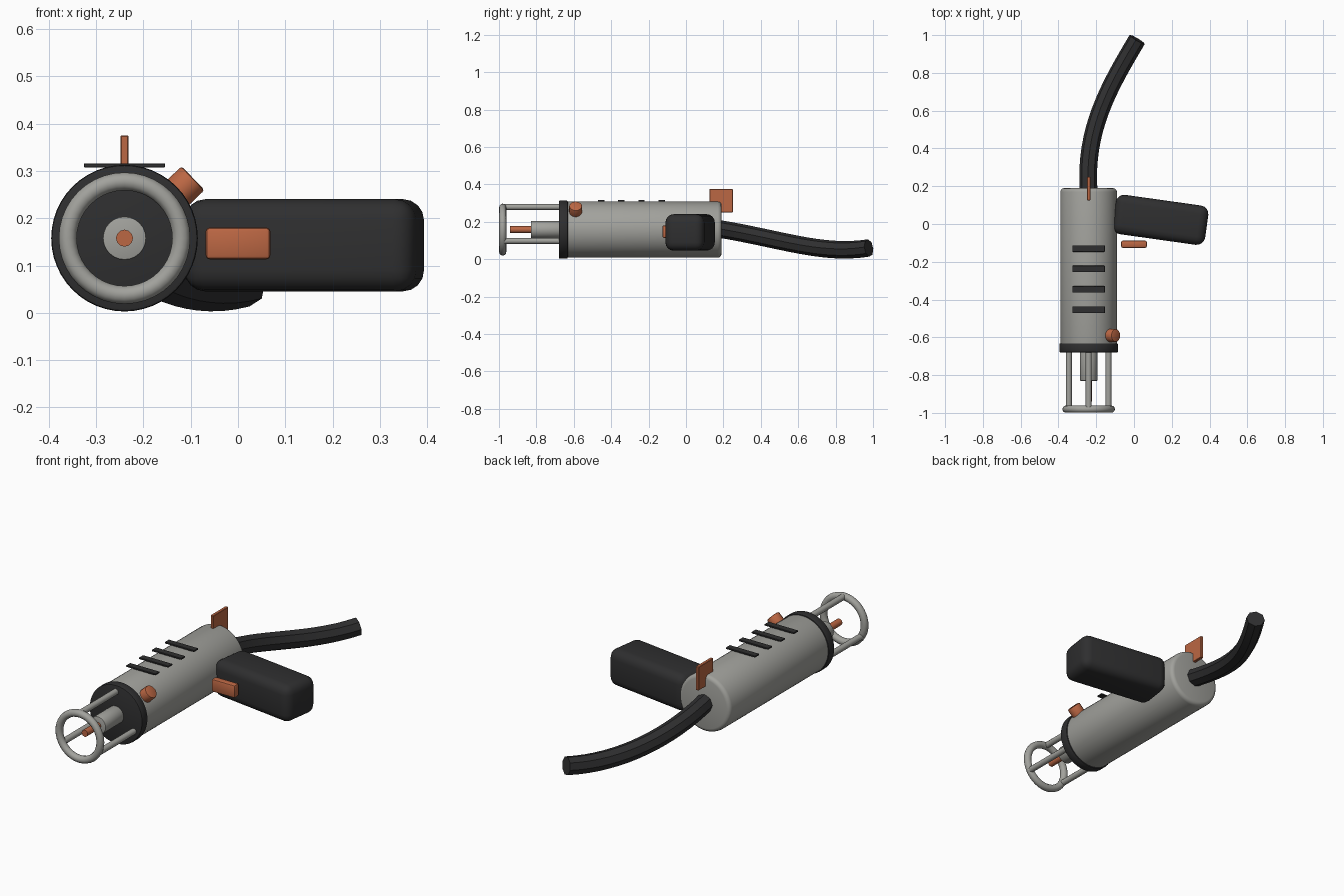
import bpy, math
from mathutils import Vector

if "Cube" in bpy.data.objects:
    bpy.data.objects.remove(bpy.data.objects["Cube"])

AX, AZ = -0.24, 0.158          # barrel axis, running along y


def material(name, rgb):
    m = bpy.data.materials.new(name)
    m.diffuse_color = (*rgb, 1)
    m.use_nodes = True
    m.node_tree.nodes["Principled BSDF"].inputs["Base Color"].default_value = m.diffuse_color
    return m


GREY = material("warm_grey", (0.36, 0.36, 0.335))
DARK = material("charcoal", (0.028, 0.028, 0.029))
ORANGE = material("copper_orange", (0.50, 0.135, 0.057))


def finish(name, mat, bevel=0, segments=3, angle=35):
    ob = bpy.context.object
    ob.name = name
    ob.data.materials.clear()
    ob.data.materials.append(mat)
    if bevel:
        b = ob.modifiers.new("edge_round", 'BEVEL')
        b.width, b.segments, b.limit_method = bevel, segments, 'ANGLE'
        bpy.ops.object.modifier_apply(modifier=b.name)
    bpy.ops.object.shade_smooth_by_angle(angle=math.radians(angle))
    return ob


def rod(name, p0, p1, r, mat, sides=32, bevel=0, segments=2):
    p0, p1 = Vector(p0), Vector(p1)
    d = p1 - p0
    bpy.ops.mesh.primitive_cylinder_add(
        vertices=sides, radius=r, depth=d.length, location=(p0 + p1) / 2,
        rotation=d.to_track_quat('Z', 'Y').to_euler())
    return finish(name, mat, bevel, segments)


def axial(name, y0, y1, r, mat, **kw):
    return rod(name, (AX, y0, AZ), (AX, y1, AZ), r, mat, **kw)


def box(name, loc, size, mat, rot=0, bevel=0, segments=3):
    bpy.ops.mesh.primitive_cube_add(size=1, location=loc)
    ob = bpy.context.object
    ob.scale = size
    bpy.ops.object.transform_apply(location=False, rotation=False, scale=True)
    ob.rotation_euler.z = rot
    return finish(name, mat, bevel, segments)


# Barrel, front collar, nozzle and tip
axial("barrel", -0.65, 0.19, 0.15, GREY, sides=48, bevel=0.02, segments=3)
axial("front_collar", -0.68, -0.632, 0.155, DARK, sides=48, bevel=0.006)
axial("nozzle", -0.83, -0.66, 0.046, GREY, sides=24, bevel=0.003)
axial("tip", -0.94, -0.80, 0.018, ORANGE, sides=12)

# Front guard: ring held by three rods
bpy.ops.mesh.primitive_torus_add(
    location=(AX, -0.98, AZ), rotation=(math.pi / 2, 0, 0),
    major_radius=0.12, minor_radius=0.019, major_segments=40, minor_segments=12)
finish("guard_ring", GREY, angle=60)
for i, deg in enumerate((90, 210, 330)):
    a = math.radians(deg)
    x, z = AX + 0.121 * math.cos(a), AZ + 0.121 * math.sin(a)
    rod(f"guard_rod_{i + 1}", (x, -0.975, z), (x, -0.66, z), 0.016, GREY, sides=12)

# Side grip and its trigger
box("grip", (0.14, 0.022, 0.143), (0.495, 0.21, 0.195), DARK,
    rot=math.radians(-8), bevel=0.045, segments=4)
box("trigger", (0, -0.107, 0.147), (0.137, 0.038, 0.068), ORANGE, bevel=0.009, segments=2)

# Adjusting knob near the collar
rod("knob", (-0.147, -0.59, 0.235), (-0.095, -0.59, 0.285), 0.035, ORANGE,
    sides=16, bevel=0.006)

# Rear sight fin and top vent slats
box("sight_fin", (AX, 0.1875, 0.313), (0.017, 0.125, 0.125), ORANGE, bevel=0.002, segments=1)
for i in range(4):
    box(f"vent_slat_{i + 1}", (AX, -0.13 - 0.108 * i, 0.312),
        (0.172, 0.034, 0.008), DARK, bevel=0.001, segments=1)

# Trailing cable
cu = bpy.data.curves.new("cable", 'CURVE')
cu.dimensions = '3D'
cu.resolution_u = 16
cu.bevel_depth = 0.047
cu.bevel_resolution = 2
cu.use_fill_caps = True
sp = cu.splines.new('BEZIER')
sp.bezier_points.add(1)
a, b = sp.bezier_points
for p in (a, b):
    p.handle_left_type = p.handle_right_type = 'FREE'
a.co, a.handle_left, a.handle_right = (AX, 0.17, 0.163), (AX, 0.07, 0.18), (-0.265, 0.5, 0.11)
b.co, b.handle_left, b.handle_right = (0.017, 0.977, 0.06), (-0.13, 0.73, 0.02), (0.07, 1.07, 0.07)
cable = bpy.data.objects.new("cable", cu)
bpy.context.collection.objects.link(cable)
bpy.ops.object.select_all(action='DESELECT')
cable.select_set(True)
bpy.context.view_layer.objects.active = cable
bpy.ops.object.convert(target='MESH')
finish("cable", DARK)
